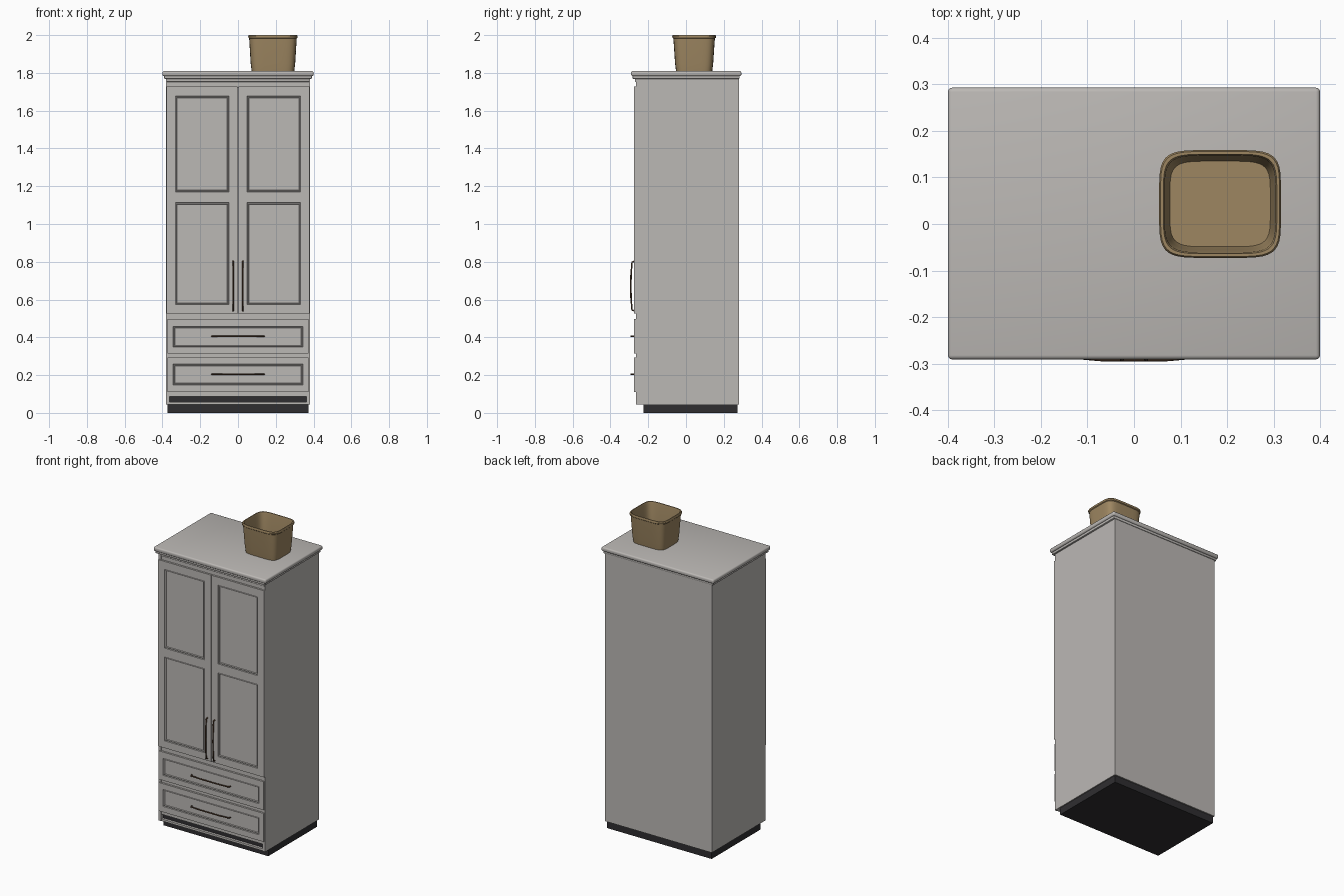
import bpy, bmesh, math
from mathutils import Vector

if "Cube" in bpy.data.objects:
    bpy.data.objects.remove(bpy.data.objects["Cube"])


def material(name, rgb):
    m = bpy.data.materials.new(name)
    m.diffuse_color = (*rgb, 1)
    m.use_nodes = True
    m.node_tree.nodes["Principled BSDF"].inputs["Base Color"].default_value = m.diffuse_color
    return m


PAINT = material("warm grey paint", (0.50, 0.48, 0.46))
DARK = material("charcoal plinth", (0.028, 0.027, 0.03))
BRONZE = material("dark bronze", (0.10, 0.055, 0.03))
WICKER = material("tan basket", (0.34, 0.24, 0.12))


def finish(name, bm, mat, smooth=False):
    bmesh.ops.recalc_face_normals(bm, faces=bm.faces)
    me = bpy.data.meshes.new(name)
    bm.to_mesh(me)
    bm.free()
    me.materials.append(mat)
    ob = bpy.data.objects.new(name, me)
    bpy.context.collection.objects.link(ob)
    if smooth:
        bpy.context.view_layer.objects.active = ob
        ob.select_set(True)
        bpy.ops.object.shade_smooth_by_angle(angle=math.radians(35))
        ob.select_set(False)
    return ob


def box(name, x, y, z, mat, bevel=0, segments=2):
    bm = bmesh.new()
    bmesh.ops.create_cube(bm, size=1)
    for v in bm.verts:
        v.co = [r[0] + (c + 0.5) * (r[1] - r[0]) for c, r in zip(v.co, (x, y, z))]
    if bevel:
        bmesh.ops.bevel(bm, geom=bm.edges[:], offset=bevel, segments=segments,
                        profile=0.5, affect='EDGES')
    return finish(name, bm, mat, bool(bevel))


def panelled_front(name, x, z, panels, y_front=-0.274, y_back=-0.256):
    """Slab whose front face carries sunken panels with a stepped moulding."""
    xs = sorted({*x, *(c for p in panels for c in p[0])})
    zs = sorted({*z, *(c for p in panels for c in p[1])})
    bm = bmesh.new()
    grid = [[bm.verts.new((a, y_front, c)) for c in zs] for a in xs]
    sunken, front = [], []
    for i in range(len(xs) - 1):
        for j in range(len(zs) - 1):
            f = bm.faces.new((grid[i][j], grid[i + 1][j], grid[i + 1][j + 1], grid[i][j + 1]))
            front.append(f)
            if any(p[0][0] <= xs[i] < p[0][1] and p[1][0] <= zs[j] < p[1][1] for p in panels):
                sunken.append(f)
    # sides and back
    rim = [e for e in bm.edges if len(e.link_faces) == 1]
    new = bmesh.ops.extrude_edge_only(bm, edges=rim)["geom"]
    for v in new:
        if isinstance(v, bmesh.types.BMVert):
            v.co.y = y_back
    bmesh.ops.contextual_create(bm, geom=[e for e in new if isinstance(e, bmesh.types.BMEdge)
                                          and all(abs(v.co.y - y_back) < 1e-6 for v in e.verts)])
    bmesh.ops.recalc_face_normals(bm, faces=bm.faces)
    # moulding steps
    for width, depth in ((0.003, -0.006), (0.006, 0.003), (0.004, -0.006)):
        bmesh.ops.inset_individual(bm, faces=sunken, thickness=width, depth=depth)
    return finish(name, bm, PAINT)


def bar(name, points, radius=0.0042):
    cu = bpy.data.curves.new(name, 'CURVE')
    cu.dimensions = '3D'
    cu.bevel_depth = radius
    cu.bevel_resolution = 2
    cu.use_fill_caps = True
    sp = cu.splines.new('POLY')
    sp.points.add(len(points) - 1)
    for p, co in zip(sp.points, points):
        p.co = (*co, 1)
    cu.materials.append(BRONZE)
    ob = bpy.data.objects.new(name, cu)
    bpy.context.collection.objects.link(ob)


# Plinth and carcass
box("plinth", (-0.373, 0.373), (-0.225, 0.272), (0, 0.05), DARK)
box("carcass", (-0.37, 0.37), (-0.24, 0.27), (0.045, 1.775), PAINT)
box("back_panel", (-0.38, 0.38), (0.262, 0.28), (0.045, 1.775), PAINT)
for side, s in (("left", -1), ("right", 1)):
    box(side + "_side", sorted((s * 0.362, s * 0.38)), (-0.266, 0.28), (0.045, 1.775), PAINT)

# Front rails and the dark gap under the drawers
for i, (z0, z1) in enumerate(((0.045, 0.058), (0.088, 0.112), (0.29, 0.318),
                              (0.49, 0.528), (1.72, 1.752))):
    box(f"front_rail_{i + 1}", (-0.364, 0.364), (-0.262, -0.235), (z0, z1), PAINT)
box("toe_gap", (-0.364, 0.364), (-0.246, -0.239), (0.058, 0.088), DARK)
box("cornice_strip", (-0.376, 0.376), (-0.27, -0.235), (1.752, 1.775), PAINT, 0.004)

# Stepped worktop
box("top_moulding", (-0.391, 0.391), (-0.283, 0.284), (1.768, 1.79), PAINT, 0.005)
box("top_slab", (-0.4, 0.4), (-0.291, 0.293), (1.783, 1.81), PAINT, 0.009, 3)

# Doors with two panels each, and their upright handles
for side, s in (("left", -1), ("right", 1)):
    px = tuple(sorted((s * 0.048, s * 0.332)))
    panelled_front(side + "_door", sorted((s * 0.002, s * 0.378)), (0.527, 1.728),
                   [(px, (0.573, 1.113)), (px, (1.17, 1.677))])
    x = s * 0.026
    bar(side + "_door_handle", [(x, -0.272, 0.54), (x, -0.286, 0.545), (x, -0.291, 0.61),
                                (x, -0.292, 0.67), (x, -0.291, 0.73), (x, -0.286, 0.798),
                                (x, -0.272, 0.803)])

# Drawers and their level handles
for name, z0, z1, zh in (("upper", 0.315, 0.498, 0.405), ("lower", 0.111, 0.294, 0.205)):
    panelled_front(name + "_drawer", (-0.374, 0.374), (z0, z1),
                   [((-0.343, 0.343), (zh - 0.057, zh + 0.053))])
    bar(name + "_drawer_handle", [(-0.138, -0.272, zh), (-0.133, -0.286, zh), (-0.07, -0.291, zh),
                                  (0.07, -0.291, zh), (0.133, -0.286, zh), (0.138, -0.272, zh)])

# Basket: rounded rectangle rings swept up the outside, over the lip and down inside
bm = bmesh.new()
rings = []
for hx, hy, z in ((0.113, 0.096, 1.81), (0.118, 0.101, 1.85), (0.126, 0.110, 1.982),
                  (0.130, 0.115, 1.986), (0.131, 0.116, 1.994), (0.128, 0.113, 2.0),
                  (0.122, 0.107, 2.0), (0.119, 0.104, 1.99), (0.114, 0.098, 1.86),
                  (0.108, 0.092, 1.822)):
    ring = []
    for k in range(40):
        a = math.tau * (k + 0.5) / 40
        c, s = math.cos(a), math.sin(a)
        ring.append(bm.verts.new((0.185 + hx * math.copysign(abs(c) ** 0.38, c),
                                  0.043 + hy * math.copysign(abs(s) ** 0.38, s), z)))
    rings.append(ring)
for lo, hi in zip(rings, rings[1:]):
    for k in range(40):
        n = (k + 1) % 40
        bm.faces.new((lo[k], lo[n], hi[n], hi[k]))
bm.faces.new(rings[0])
bm.faces.new(rings[-1])
finish("basket", bm, WICKER, True)
